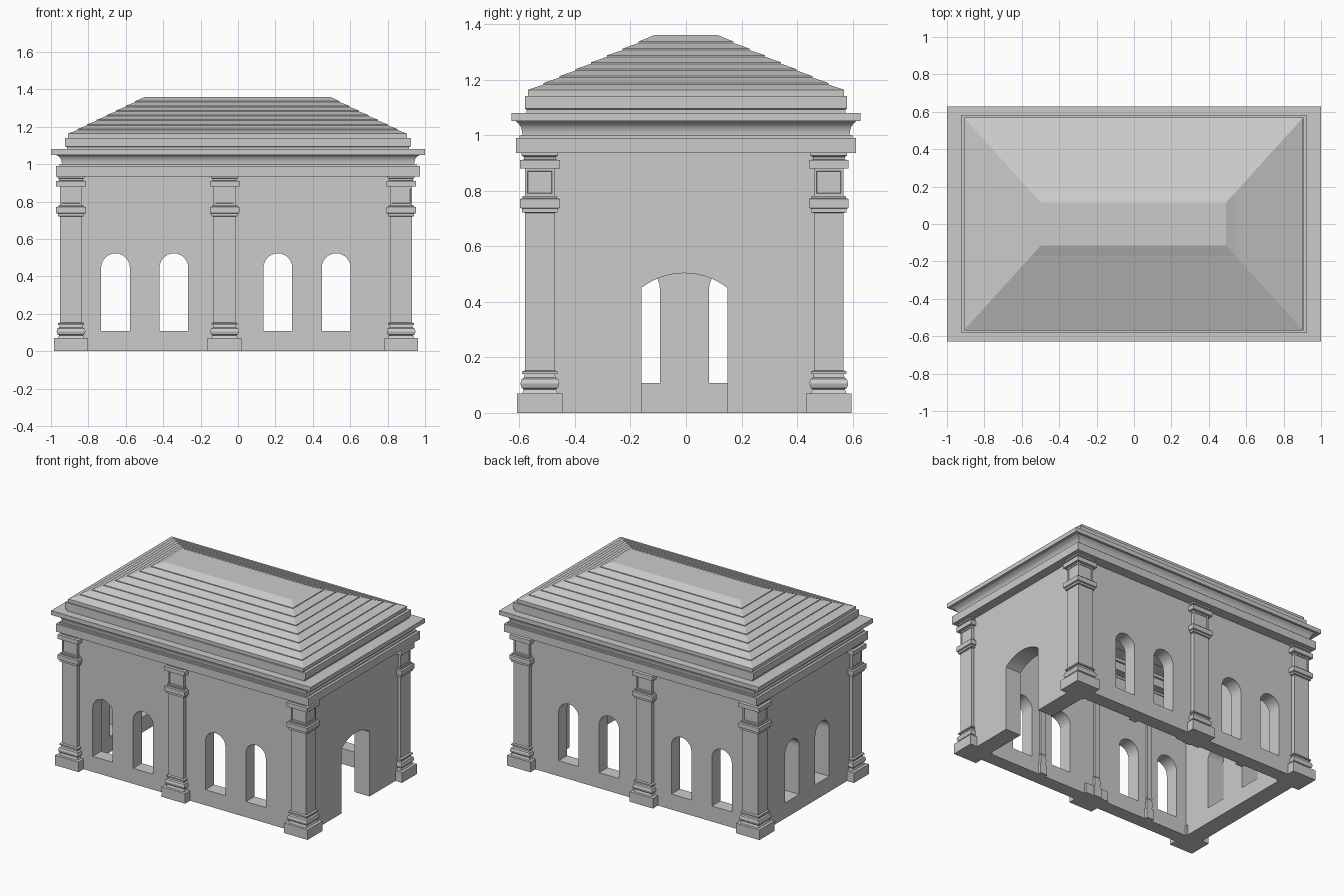
import bpy, bmesh, math
from mathutils import Matrix, Vector

cube = bpy.data.objects.get("Cube")
if cube:
    bpy.data.objects.remove(cube, do_unlink=True)

# One stone colour for everything
stone = bpy.data.materials.new("stone_grey")
stone.use_nodes = True
COLOUR = (0.6, 0.6, 0.6, 1)
stone.diffuse_color = COLOUR
stone.node_tree.nodes["Principled BSDF"].inputs["Base Color"].default_value = COLOUR

CX, CY = -0.01, -0.006          # centre of walls and columns
WALL_X, WALL_Y = 0.92, 0.547    # outer wall half sizes
THICK, SIDE_THICK = 0.094, 0.118
WALL_TOP = 0.936


def add_object(name, mesh):
    obj = bpy.data.objects.new(name, mesh)
    bpy.context.collection.objects.link(obj)
    mesh.materials.clear()
    mesh.materials.append(stone)
    mesh.shade_flat()
    return obj


def loft(name, rings, centre=(0, 0), cap_bottom=False, cap_top=False, panel=None):
    """Stack rectangles (half x, half y, z), joined from the bottom up."""
    bm = bmesh.new()
    loops = []
    for hx, hy, z in rings:
        loops.append([bm.verts.new((centre[0] + sx * hx, centre[1] + sy * hy, z))
                      for sx, sy in ((-1, -1), (1, -1), (1, 1), (-1, 1))])
    for low, high in zip(loops, loops[1:]):
        for i in range(4):
            j = (i + 1) % 4
            bm.faces.new((low[i], low[j], high[j], high[i]))
    if cap_bottom:
        bm.faces.new(loops[0][::-1])
    if cap_top:
        bm.faces.new(loops[-1])
    # Recessed panel on the upright faces of the given height range
    if panel:
        bm.normal_update()
        sides = [f for f in bm.faces if abs(f.normal.z) < 0.1
                 and panel[0] < f.calc_center_median().z < panel[1]]
        bmesh.ops.inset_individual(bm, faces=sides, thickness=0.014, depth=0)
        bmesh.ops.inset_individual(bm, faces=sides, thickness=0.002, depth=-0.004)
    mesh = bpy.data.meshes.new(name)
    bm.to_mesh(mesh)
    bm.free()
    return add_object(name, mesh)


# Walls: flat outlines with arched holes, given thickness
def arch(centre, half, bottom, spring, rise, steps=14):
    pts = [(centre - half, bottom)]
    radius = (half * half + rise * rise) / (2 * rise)
    sweep = math.asin(min(1, half / radius))
    for i in range(steps + 1):
        a = -sweep + 2 * sweep * i / steps
        pts.append((centre + radius * math.sin(a),
                    spring + rise - radius + radius * math.cos(a)))
    pts.append((centre + half, bottom))
    return pts


def wall(name, half, windows, location, turn, thick, door=()):
    curve = bpy.data.curves.new(name, "CURVE")
    curve.dimensions = "2D"
    curve.fill_mode = "BOTH"
    curve.extrude = thick / 2
    outline = [(-half, 0), *door, (half, 0), (half, WALL_TOP), (-half, WALL_TOP)]
    for pts in [outline] + [arch(c, 0.077, 0.108, 0.447, 0.076) for c in windows]:
        spline = curve.splines.new("POLY")
        spline.points.add(len(pts) - 1)
        for p, (u, v) in zip(spline.points, pts):
            p.co = (u, v, 0, 1)
        spline.use_cyclic_u = True
    temp = bpy.data.objects.new(name + "_outline", curve)
    bpy.context.collection.objects.link(temp)
    graph = bpy.context.evaluated_depsgraph_get()
    mesh = bpy.data.meshes.new_from_object(temp.evaluated_get(graph))
    bpy.data.objects.remove(temp, do_unlink=True)
    mesh.transform(Matrix.Translation(Vector(location))
                   @ Matrix.Rotation(turn, 4, "Z") @ Matrix.Rotation(math.pi / 2, 4, "X"))
    return add_object(name, mesh)


windows = [-0.645, -0.333, 0.223, 0.535]
offset_y = WALL_Y - THICK / 2
wall("front_wall", WALL_X, windows, (CX, CY - offset_y, 0), 0, THICK)
wall("back_wall", WALL_X, windows, (CX, CY + offset_y, 0), 0, THICK)
offset_x = WALL_X - SIDE_THICK / 2
side_half = WALL_Y - THICK
wall("door_wall", side_half, [], (CX + offset_x, CY, 0), math.pi / 2, SIDE_THICK,
     arch(0, 0.155, 0, 0.45, 0.053))
wall("window_wall", side_half, [-0.165, 0.166], (CX - offset_x, CY, 0), math.pi / 2, SIDE_THICK)

# Columns: half width and height pairs, slightly wider in x than y
COLUMN = [(0.09, 0), (0.09, 0.07), (0.07, 0.07), (0.064, 0.085), (0.072, 0.09),
          (0.077, 0.105), (0.072, 0.122), (0.062, 0.127), (0.06, 0.14), (0.07, 0.14),
          (0.07, 0.149), (0.059, 0.153), (0.059, 0.72), (0.07, 0.722), (0.07, 0.735),
          (0.079, 0.738), (0.079, 0.77), (0.068, 0.773), (0.068, 0.78), (0.059, 0.78),
          (0.059, 0.88), (0.079, 0.88), (0.079, 0.91), (0.062, 0.912), (0.064, 0.922),
          (0.072, 0.926), (0.072, 0.94)]


def column(name, x, y, width=1.0, depth=0.91, panel=(0.79, 0.87)):
    rings = [(r * width, r * depth, z) for r, z in COLUMN]
    return loft(name, rings, (x, y), True, True, panel)


for side, sy in (("front", -1), ("back", 1)):
    for label, x in (("right", -0.893), ("middle", -0.072), ("left", 0.872)):
        column(f"{side}_{label}_column", x, CY + sy * 0.52)
    # Slim pilasters on the inner face, beside the windows
    for i, x in enumerate((-0.5, -0.072, 0.37)):
        column(f"{side}_inner_pilaster_{i}", x, CY + sy * (WALL_Y - THICK),
               0.3, 0.25, None)

# Entablature: a moulded shell with a cove under the projecting slab
cornice = [(WALL_X - SIDE_THICK, WALL_Y - THICK, 0.935),
           (0.973, 0.612, 0.935), (0.973, 0.612, 0.99), (0.955, 0.6, 0.99),
           (0.955, 0.6, 1.0), (0.942, 0.589, 1.0), (0.943, 0.59, 1.015),
           (0.949, 0.595, 1.03), (0.959, 0.603, 1.042), (0.975, 0.613, 1.05),
           (1.0, 0.628, 1.05), (1.0, 0.628, 1.08), (0.915, 0.574, 1.08),
           (0.915, 0.574, 1.092), (0.925, 0.58, 1.095), (0.925, 0.58, 1.14),
           (0.905, 0.567, 1.14)]
loft("cornice", cornice)

# Stepped hip roof: eight sloping courses with small risers, open underneath
STEPS = 8
RUN_X, RUN_Y, RISE = 0.0515, 0.0568, 0.0248
roof_rings = [(0.907, 0.569, 1.14)]
for i in range(STEPS):
    x, y, z = 0.907 - RUN_X * i, 0.569 - RUN_Y * i, 1.163 + RISE * i
    roof_rings += [(x, y, z), (x - RUN_X, y - RUN_Y, z + 0.0195)]
roof_rings[-1] = (*roof_rings[-1][:2], 1.36)
loft("stepped_roof", roof_rings, (-0.003, 0), cap_top=True)

# Soft shading on the cove
obj = bpy.data.objects["cornice"]
bpy.ops.object.select_all(action="DESELECT")
obj.select_set(True)
bpy.context.view_layer.objects.active = obj
bpy.ops.object.shade_smooth_by_angle(angle=math.radians(25))
